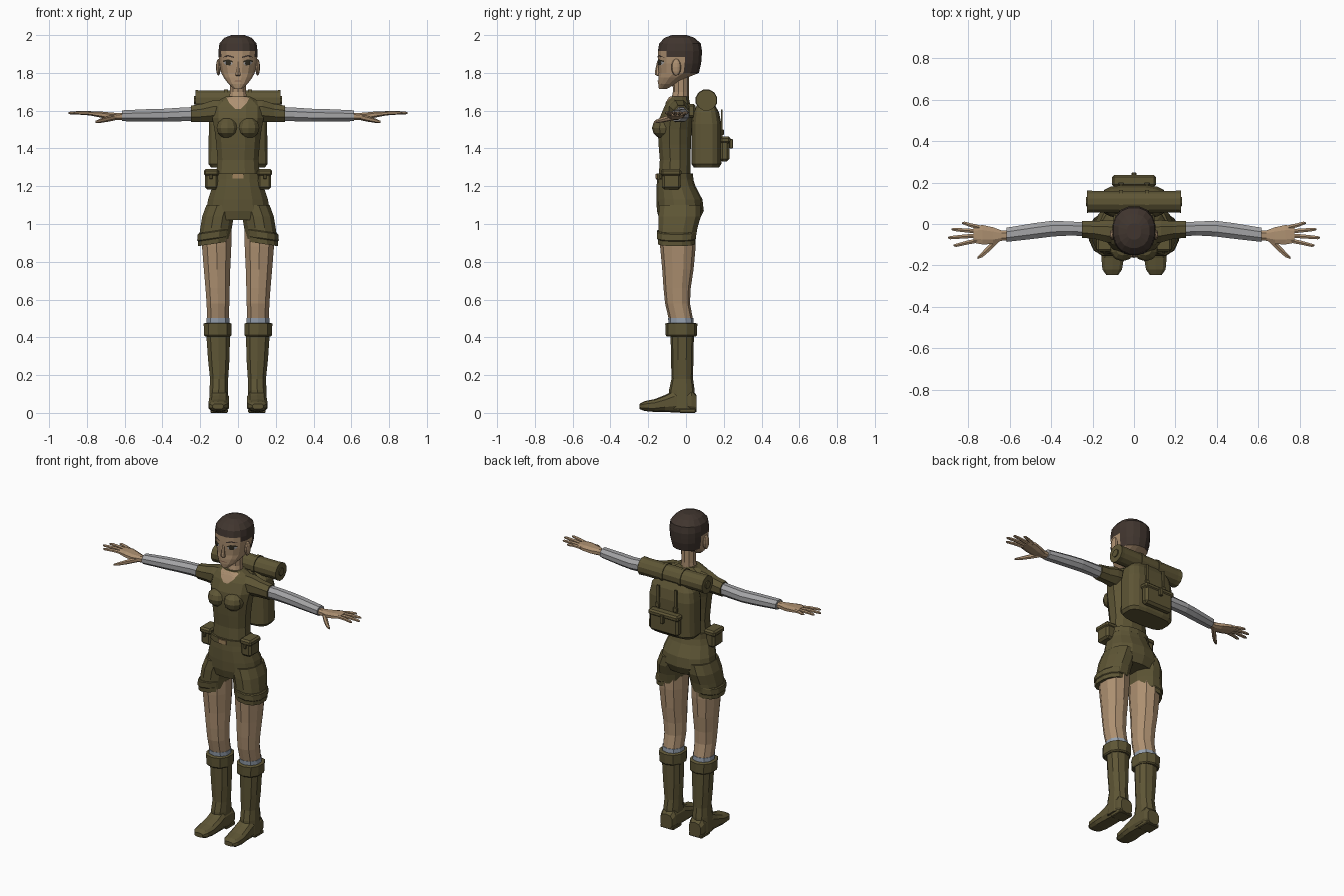
import bpy, bmesh, math
from mathutils import Vector, Matrix
from mathutils.bvhtree import BVHTree


def material(name, r, g, b):
    m = bpy.data.materials.new(name)
    m.diffuse_color = (r, g, b, 1)
    return m


OLIVE = material("olive_cloth", .112, .092, .036)
SKIN = material("skin", .42, .28, .165)
GREY = material("grey_sleeve", .37, .37, .38)
HAIR = material("dark_hair", .052, .036, .028)
SOCK = material("sock_blue_grey", .30, .35, .42)
TAN = material("buckle_tan", .35, .23, .11)
DARK = material("eye_dark", .03, .025, .015)
LIP = material("lip", .24, .13, .08)


def finish(name, bm, mat, mirror=False):
    bmesh.ops.recalc_face_normals(bm, faces=bm.faces)
    me = bpy.data.meshes.new(name)
    bm.to_mesh(me)
    bm.free()
    me.materials.append(mat)
    ob = bpy.data.objects.new(name, me)
    bpy.context.collection.objects.link(ob)
    if mirror:
        ob.modifiers.new("mirror", 'MIRROR').use_mirror_merge = False
    return ob


def loft(name, rings, mat, axis='z', n=10, p=2.0, mirror=False):
    """Skin rings (x, y, z, radius a, radius b) lying across the axis."""
    bm = bmesh.new()
    loops = []
    for x, y, z, a, b in rings:
        loop = []
        for i in range(n):
            t = 2 * math.pi * (i + .5) / n
            c, s = math.cos(t), math.sin(t)
            u = a * math.copysign(abs(c) ** (2 / p), c)
            v = b * math.copysign(abs(s) ** (2 / p), s)
            d = {'z': (u, v, 0), 'x': (0, u, v), 'y': (u, 0, v)}[axis]
            loop.append(bm.verts.new((x + d[0], y + d[1], z + d[2])))
        loops.append(loop)
    for l, m in zip(loops, loops[1:]):
        for i in range(n):
            j = (i + 1) % n
            bm.faces.new((l[i], l[j], m[j], m[i]))
    bm.faces.new(loops[0])
    bm.faces.new(loops[-1])
    return finish(name, bm, mat, mirror)


def box(name, center, size, mat, bevel=0, mirror=False):
    bm = bmesh.new()
    bmesh.ops.create_cube(bm, size=1, matrix=Matrix.Translation(center) @ Matrix.Diagonal((*size, 1)))
    if bevel:
        bmesh.ops.bevel(bm, geom=bm.edges[:], offset=bevel, segments=1, affect='EDGES')
    return finish(name, bm, mat, mirror)


def blob(name, center, size, mat, mirror=False):
    bm = bmesh.new()
    bmesh.ops.create_uvsphere(bm, u_segments=10, v_segments=6, radius=1,
                              matrix=Matrix.Translation(center) @ Matrix.Diagonal((*size, 1)))
    return finish(name, bm, mat, mirror)


def patch(name, target, outline, mat, lift=.003, mirror=False):
    """Thin plate from an (x, z) outline, draped on the front of a part."""
    src = bmesh.new()
    src.from_mesh(target.data)
    tree = BVHTree.FromBMesh(src)
    bm = bmesh.new()
    vs = [bm.verts.new((x, 0, z)) for x, z in outline]
    bmesh.ops.poke(bm, faces=[bm.faces.new(vs)])
    bmesh.ops.subdivide_edges(bm, edges=bm.edges[:], cuts=3, use_grid_fill=True)
    for v in bm.verts:
        hit = tree.ray_cast(Vector((v.co.x, -1, v.co.z)), Vector((0, 1, 0)))[0]
        v.co.y = (hit.y if hit else -.1) - lift
    src.free()
    return finish(name, bm, mat, mirror)


# Head with hair chosen by height and depth
head = loft("head", [(0, -.122, 1.716, .022, .022), (0, -.1, 1.742, .052, .048),
                     (0, -.07, 1.775, .077, .078), (0, -.038, 1.80, .09, .108),
                     (0, -.034, 1.85, .101, .116), (0, -.033, 1.885, .104, .118),
                     (0, -.032, 1.915, .105, .119), (0, -.032, 1.955, .1, .112),
                     (0, -.034, 1.985, .075, .082), (0, -.036, 2.0, .035, .04)],
            SKIN, n=16, p=2.25)
head.data.materials.append(HAIR)
for f in head.data.polygons:
    c = f.center
    if c.z > 1.912 or (c.z > 1.79 and c.y > -.03) or (c.z > 1.87 and c.y > -.10):
        f.material_index = 1
blob("ear", (.104, -.052, 1.83), (.013, .026, .045), SKIN, True)
loft("nose", [(0, -.147, 1.86, .008, .006), (0, -.15, 1.81, .012, .014),
              (0, -.147, 1.79, .017, .017), (0, -.143, 1.783, .012, .008)], SKIN, n=6)
patch("eye_white", head, [(.028, 1.848), (.045, 1.839), (.064, 1.843), (.078, 1.853),
                          (.06, 1.866), (.038, 1.863)], GREY, .002, True)
patch("iris", head, [(.04, 1.84), (.062, 1.841), (.066, 1.853), (.06, 1.866), (.042, 1.865),
                     (.037, 1.852)], DARK, .004, True)
patch("eyelash", head, [(.026, 1.855), (.05, 1.865), (.08, 1.857), (.078, 1.865), (.05, 1.872),
                        (.028, 1.862)], DARK, .005, True)
patch("eyebrow", head, [(.022, 1.879), (.055, 1.888), (.084, 1.881), (.055, 1.896),
                        (.022, 1.886)], HAIR, .003, True)
patch("mouth", head, [(-.026, 1.757), (0, 1.753), (.026, 1.757), (0, 1.761)], LIP)
loft("neck", [(0, -.035, 1.60, .06, .05), (0, -.03, 1.665, .05, .047),
              (0, -.026, 1.70, .044, .043), (0, -.028, 1.79, .046, .045)], SKIN)

# Shirt, neckline and short sleeves
shirt = loft("shirt", [(0, -.06, 1.22, .125, .088), (0, -.06, 1.28, .117, .085),
                       (0, -.057, 1.34, .112, .084), (0, -.06, 1.42, .118, .088),
                       (0, -.06, 1.50, .128, .092), (0, -.053, 1.56, .14, .09),
                       (0, -.045, 1.62, .14, .072), (0, -.04, 1.652, .11, .06),
                       (0, -.035, 1.675, .066, .05)], OLIVE, n=12, p=2.3)
patch("neckline", shirt, [(-.062, 1.672), (-.045, 1.638), (-.015, 1.61), (.015, 1.61),
                          (.045, 1.638), (.062, 1.672)], SKIN, .004)
blob("bust", (.056, -.122, 1.508), (.06, .058, .055), OLIVE, True)
loft("short_sleeve", [(.06, -.04, 1.60, .06, .065), (.13, -.035, 1.598, .058, .062),
                      (.19, -.029, 1.588, .046, .052), (.25, -.026, 1.583, .044, .047)],
     OLIVE, 'x', 8, mirror=True)

# Arms and hands
loft("grey_arm_sleeve", [(.22, -.026, 1.583, .037, .04), (.30, -.022, 1.58, .036, .039),
                         (.39, -.022, 1.576, .041, .037), (.47, -.032, 1.575, .041, .036),
                         (.615, -.052, 1.573, .037, .031)], GREY, 'x', 8, mirror=True)
loft("palm", [(.60, -.054, 1.57, .024, .02), (.64, -.056, 1.569, .027, .02),
              (.68, -.056, 1.572, .043, .02), (.73, -.052, 1.58, .05, .017),
              (.775, -.05, 1.584, .043, .012)], SKIN, 'x', 8, p=2.4, mirror=True)
tips = [(.83, .004, -.016), (.88, -.026, -.036), (.898, -.066, -.055), (.87, -.103, -.078)]
for k, (tx, ty, by) in enumerate(tips):
    loft("finger_%d" % (k + 1), [(.745, by, 1.582, .012, .011),
                                 ((.745 + tx) / 2, (by + ty) / 2, 1.588, .011, .01),
                                 (tx - .012, ty, 1.588, .009, .008),
                                 (tx, ty, 1.587, .004, .004)], SKIN, 'x', 6, mirror=True)
loft("thumb", [(.65, -.068, 1.565, .018, .016), (.69, -.108, 1.556, .02, .015),
               (.73, -.146, 1.546, .016, .011), (.755, -.164, 1.54, .006, .006)],
     SKIN, 'x', 6, mirror=True)

# Shorts with turned-up hems
loft("shorts_hips", [(0, -.06, 1.262, .122, .09), (0, -.053, 1.20, .138, .103),
                     (0, -.035, 1.13, .162, .122), (0, -.03, 1.07, .172, .124),
                     (0, -.035, 1.02, .14, .105)], OLIVE, n=14, p=2.2)
loft("shorts_leg", [(.085, -.032, 1.10, .085, .112), (.106, -.034, 1.04, .086, .116),
                    (.116, -.043, .98, .086, .107), (.124, -.048, .92, .087, .102)],
     OLIVE, n=12, p=2.2, mirror=True)
hem = [(.124, -.049, .963, .086, .104), (.125, -.05, .958, .091, .107), (.129, -.05, .925, .09, .106),
       (.129, -.05, .92, .085, .102), (.129, -.05, .895, .084, .101)]
hem_ob = loft("shorts_hem", hem, OLIVE, n=12, p=2.2, mirror=True)
for v in hem_ob.data.vertices:  # hem dips on the inner side
    v.co.z -= (.129 - v.co.x) * -.15

# Belt, buckle and pouches
loft("belt", [(0, -.06, 1.235, .131, .099), (0, -.06, 1.268, .128, .097)], OLIVE, n=14, p=2.2)
box("buckle", (0, -.157, 1.252), (.056, .008, .024), TAN)
box("pouch", (.14, -.078, 1.233), (.07, .098, .1), OLIVE, .012, True)
box("pouch_flap", (.141, -.079, 1.272), (.08, .108, .036), OLIVE, .01, True)
box("pouch_stud", (.142, -.134, 1.25), (.016, .012, .026), OLIVE, .003, True)

# Bare legs and socks
loft("leg", [(.113, -.044, .96, .082, .096), (.113, -.043, .88, .081, .094),
             (.111, -.043, .76, .073, .083), (.108, -.047, .66, .067, .072),
             (.106, -.045, .58, .063, .066), (.106, -.028, .50, .06, .064),
             (.106, -.023, .45, .06, .062)], SKIN, n=10, p=2.2, mirror=True)
loft("sock", [(.106, -.023, .44, .064, .066), (.106, -.028, .502, .063, .067)],
     SOCK, n=10, p=2.2, mirror=True)

# Boots
loft("boot_shaft", [(.104, -.022, .02, .052, .07), (.102, -.022, .12, .051, .068),
                    (.1, -.02, .18, .05, .057), (.102, -.02, .28, .059, .059),
                    (.105, -.02, .42, .066, .062)], OLIVE, n=10, p=2.3, mirror=True)
loft("boot_cuff", [(.106, -.025, .405, .07, .077), (.107, -.025, .412, .076, .083),
                   (.108, -.025, .472, .077, .085), (.108, -.025, .477, .068, .072)],
     OLIVE, n=10, p=2.3, mirror=True)
loft("boot_foot", [(.1, .055, .05, .042, .045), (.1, .03, .062, .051, .062),
                   (.1, -.06, .062, .053, .06), (.1, -.11, .05, .055, .045),
                   (.103, -.165, .039, .056, .034), (.105, -.22, .036, .049, .026),
                   (.105, -.245, .034, .03, .014)], OLIVE, 'y', 10, p=2.8, mirror=True)
box("boot_heel", (.1, .008, .011), (.092, .085, .022), OLIVE, .004, True)

# Backpack with lid, pockets and straps
loft("backpack", [(0, .108, 1.30, .145, .068), (0, .108, 1.318, .158, .08),
                  (0, .108, 1.53, .156, .08), (0, .106, 1.59, .145, .07),
                  (0, .106, 1.635, .115, .045)], OLIVE, n=16, p=3.5)
box("back_pocket", (0, .205, 1.39), (.2, .05, .12), OLIVE, .014)
box("back_pocket_flap", (0, .208, 1.445), (.212, .056, .035), OLIVE, .01)
box("pocket_buckle", (0, .239, 1.425), (.022, .018, .05), OLIVE, .003)
box("pack_strap", (.062, .189, 1.53), (.018, .01, .15), OLIVE, 0, True)
box("strap_buckle", (.062, .194, 1.485), (.028, .012, .03), OLIVE, .003, True)
box("shoulder_strap", (.085, .01, 1.60), (.03, .08, .07), OLIVE, .01, True)

# Bedroll on top of the pack, rolled ends and bands
loft("bedroll", [(s * x, .108, 1.655, r, r) for s, x, r in
                 ((-1, .226, .042), (-1, .226, .056), (-1, .2, .054), (1, .2, .054),
                  (1, .226, .056), (1, .226, .042))], OLIVE, 'x', 12)
loft("bedroll_core", [(.215, .108, 1.655, .026, .026), (.232, .108, 1.655, .024, .024)],
     OLIVE, 'x', 8, mirror=True)
loft("bedroll_band", [(.053, .108, 1.655, .059, .059), (.073, .108, 1.655, .059, .059)],
     OLIVE, 'x', 12, mirror=True)
